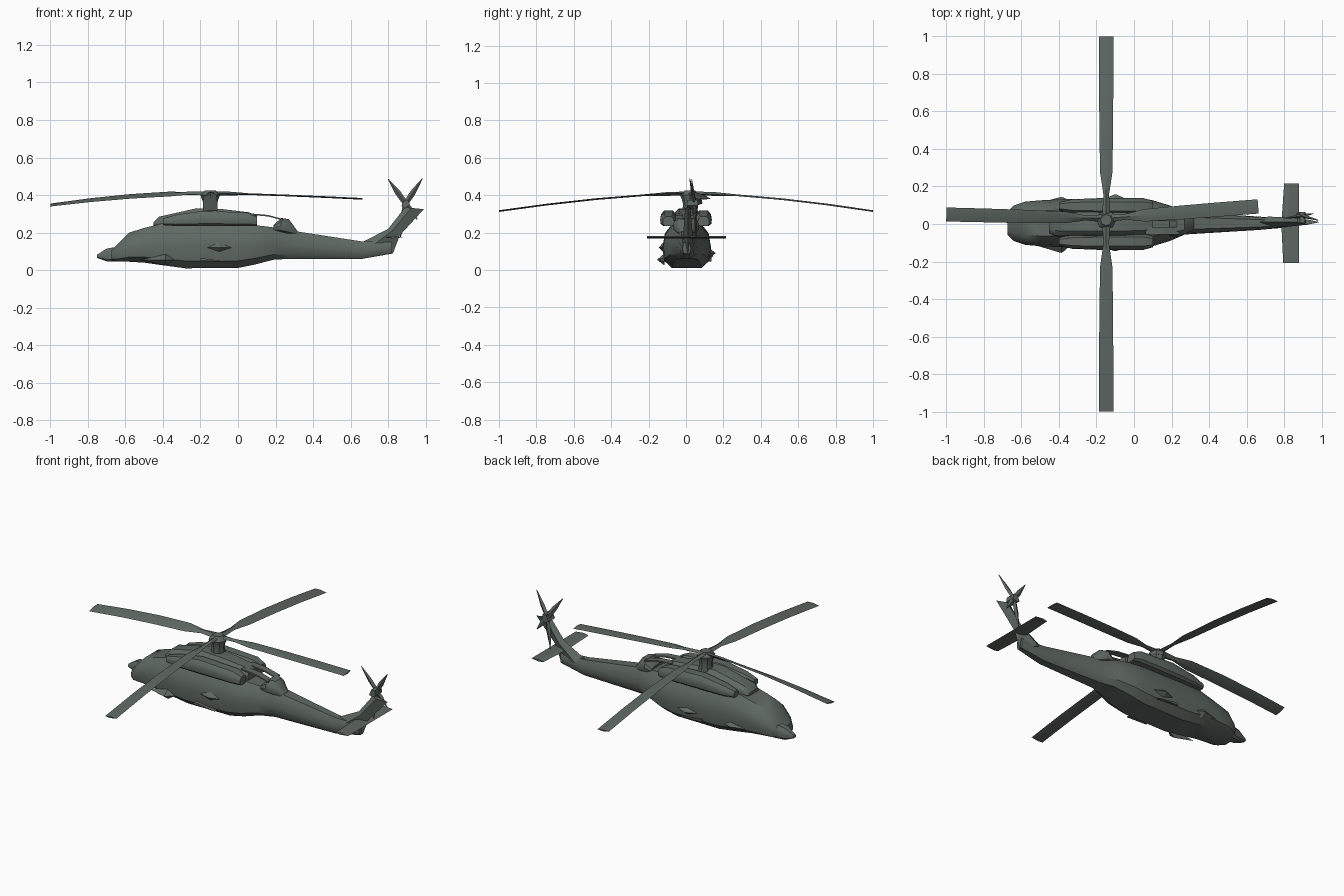
import bpy, bmesh, math
from mathutils import Vector

if "Cube" in bpy.data.objects:
    bpy.data.objects.remove(bpy.data.objects["Cube"])

paint = bpy.data.materials.new("dark_green_grey")
paint.diffuse_color = (0.115, 0.14, 0.125, 1)
paint.use_nodes = True
paint.node_tree.nodes["Principled BSDF"].inputs["Base Color"].default_value = paint.diffuse_color


def loft(name, rings, smooth=35):
    """Skin a list of equal-length point rings and cap both ends."""
    bm = bmesh.new()
    vs = [[bm.verts.new(p) for p in ring] for ring in rings]
    n = len(vs[0])
    for a, b in zip(vs, vs[1:]):
        for i in range(n):
            bm.faces.new((a[i], a[(i + 1) % n], b[(i + 1) % n], b[i]))
    bm.faces.new(vs[0])
    bm.faces.new(vs[-1])
    bmesh.ops.recalc_face_normals(bm, faces=bm.faces)
    me = bpy.data.meshes.new(name)
    bm.to_mesh(me)
    bm.free()
    ob = bpy.data.objects.new(name, me)
    bpy.context.collection.objects.link(ob)
    me.materials.append(paint)
    if smooth:
        bpy.ops.object.select_all(action='DESELECT')
        ob.select_set(True)
        bpy.context.view_layer.objects.active = ob
        bpy.ops.object.shade_smooth_by_angle(angle=math.radians(smooth))
    return ob


# ten-sided body section, half-width and height from 0 to 1
HALF = [(0.6, 0), (0.93, 0.16), (1, 0.45), (0.9, 0.76), (0.55, 1)]
SECTION = HALF + [(-y, z) for y, z in reversed(HALF)]


def body(name, stations, yc=0.0):
    """Loft along x from (x, bottom, top, half-width) stations."""
    return loft(name, [[(x, yc + y * w, lo + z * (hi - lo)) for y, z in SECTION]
                       for x, lo, hi, w in stations])


# fuselage and tail boom
body("fuselage", [
    (-0.675, 0.05, 0.105, 0.06), (-0.64, 0.045, 0.14, 0.095),
    (-0.58, 0.045, 0.20, 0.115), (-0.50, 0.04, 0.225, 0.122),
    (-0.40, 0.026, 0.25, 0.127), (-0.28, 0.01, 0.255, 0.13),
    (0.0, 0.012, 0.25, 0.13), (0.09, 0.03, 0.24, 0.125),
    (0.19, 0.056, 0.228, 0.095), (0.27, 0.06, 0.213, 0.06),
    (0.66, 0.06, 0.153, 0.036), (0.82, 0.088, 0.15, 0.022)], 0.004)

# nose sensor
body("nose_sensor", [(-0.752, 0.066, 0.082, 0.014), (-0.70, 0.047, 0.115, 0.03),
                     (-0.64, 0.045, 0.125, 0.04)], 0.04)

# upper deck below the rotor
body("upper_deck", [(-0.45, 0.235, 0.255, 0.05), (-0.42, 0.23, 0.285, 0.065),
                    (-0.22, 0.23, 0.33, 0.07), (-0.08, 0.23, 0.325, 0.07),
                    (0.06, 0.225, 0.308, 0.06), (0.10, 0.225, 0.29, 0.05)])

# engines on each side
for side, label in ((-1, "right"), (1, "left")):
    body(label + "_engine", [
        (-0.40, 0.24, 0.275, 0.022), (-0.33, 0.235, 0.295, 0.038),
        (-0.18, 0.235, 0.317, 0.044), (0.05, 0.235, 0.306, 0.044),
        (0.10, 0.235, 0.285, 0.03)], side * 0.094)
    # thin cowling strip bridging the open gap
    y = side * 0.035
    loft(label + "_cowling_strip",
         [[(x, y - .02, z), (x, y + .02, z), (x, y + .02, z + .008), (x, y - .02, z + .008)]
          for x, z in ((0.06, 0.295), (0.16, 0.286), (0.24, 0.265))], 0)

# exhaust housing behind the gap
body("exhaust_housing", [(0.19, 0.21, 0.24, 0.06), (0.23, 0.20, 0.278, 0.07),
                         (0.27, 0.19, 0.272, 0.055), (0.32, 0.19, 0.205, 0.03)])


# pointed wheel fairings
def fairing(name, x0, x1, xt, yt, zt):
    s = 1 if yt > 0 else -1
    base = [(x0, s * .115, zt), (xt, s * .12, zt + .03), (x1, s * .115, zt), (xt, s * .115, zt - .03)]
    tip = Vector((xt, yt, zt))
    loft(name, [base, [tip + (Vector(p) - tip) * 0.05 for p in base]], 0)


fairing("front_right_fairing", -0.52, -0.34, -0.385, -0.155, 0.055)
fairing("front_left_fairing", -0.50, -0.32, -0.385, 0.145, 0.075)
fairing("rear_right_fairing", -0.20, 0.0, -0.10, -0.145, 0.12)
fairing("rear_left_fairing", -0.20, 0.0, -0.10, 0.16, 0.09)


# flat side-profile plates
def plate(name, profile, yc, t):
    loft(name, [[(x, yc + y, z) for x, z in profile] for y in (-t, t)], 0)


plate("door_step", [(-0.2, 0.05), (-0.06, 0.045), (-0.2, 0.065)], 0, 0.137)

# tail fin: tapering sections stacked upward
FIN = [(0.66, 0.825, 0.148, 0.088, .03), (0.80, 0.862, 0.22, 0.185, .024),
       (0.89, 0.99, 0.335, 0.325, .014)]
loft("tail_fin", [[(a, .01, za), ((a * 2 + b) / 3, .01 + t, (za * 2 + zb) / 3), (b, .01, zb),
                   ((a * 2 + b) / 3, .01 - t, (za * 2 + zb) / 3)] for a, b, za, zb, t in FIN], 20)

# horizontal stabilizer
loft("stabilizer", [[(x0, y, .174), (x0 + .03, y, .181), (.88, y, .175), (x0 + .03, y, .169)]
                    for x0, y in ((.795, -.208), (.785, 0), (.80, .215))], 0)

# tail rotor: hub and tapered blades
plate("tail_rotor_hub", [(.87, .34), (.89, .33), (.915, .345), (.91, .375), (.885, .375)], .035, .03)
for i, (tx, ty, tz) in enumerate(((.982, .02, .488), (.80, .03, .485),
                                  (.865, .055, .175), (.955, .055, .27))):
    c, tip = Vector((.893, .045, .355)), Vector((tx, ty, tz))
    d = (tip - c).normalized()
    side = d.cross(Vector((0, 1, 0)))
    rings = []
    for f, w, t in ((0, .014, .012), (.45, .015, .007), (1, .002, .002)):
        p = c.lerp(tip, f)
        rings.append([p - side * w, p + Vector((0, t, 0)), p + side * w, p - Vector((0, t, 0))])
    loft(f"tail_rotor_blade_{i + 1}", rings, 0)

# main rotor mast and hub
HUB = Vector((-0.148, 0.03, 0.405))


def disc(r, z, n=8):
    return [(HUB.x + r * math.cos(i * math.tau / n), HUB.y * .7 + r * math.sin(i * math.tau / n), z)
            for i in range(n)]


loft("rotor_mast", [disc(.045, .30), disc(.036, .35), disc(.045, .385)], 30)
loft("rotor_hub", [disc(.045, .38), disc(.052, .40), disc(.03, .424)], 30)


# main rotor blades: drooping, twisted strips
def blade(name, angle, length, tip_z, pitch, arch=0.0):
    a = math.radians(angle)
    d = Vector((math.cos(a), math.sin(a), 0))
    s = Vector((-d.y, d.x, 0))
    rings = []
    for f, w in ((.02, .022), (.13, .015), (.25, .033), (.5, .037), (.75, .038), (1, .038)):
        z = HUB.z + .005 + (tip_z - HUB.z - .005) * f ** 1.6 + arch * math.sin(math.pi * f)
        p = HUB + d * length * f
        p.z = z
        ang = math.radians(pitch * (1.1 - .6 * f))
        c = s * math.cos(ang) + Vector((0, 0, math.sin(ang)))
        up = Vector((0, 0, .0045 if f > .2 else .010))
        rings.append([p - c * w, p + up, p + c * w, p - up])
    loft(name, rings, 20)


blade("main_blade_left", 90, .97, .315, 8)
blade("main_blade_right", 270, 1.03, .315, 8)
blade("main_blade_front", 178.6, .852, .347, -24, .004)
blade("main_blade_rear", 4.5, .812, .38, 3, -.002)
